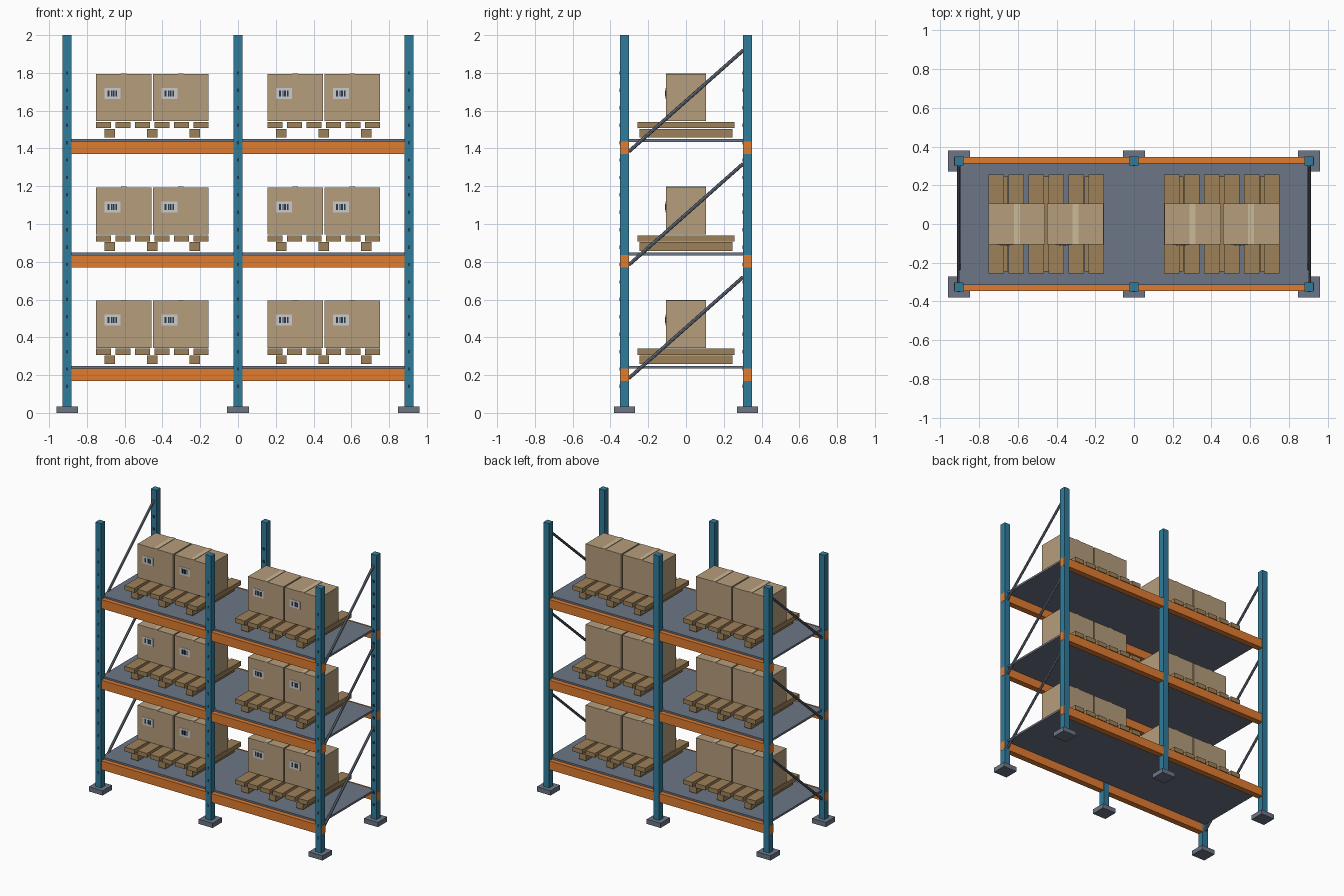
import bpy, bmesh
from mathutils import Matrix, Vector

if "Cube" in bpy.data.objects:
    bpy.data.objects.remove(bpy.data.objects["Cube"])


def material(name, rgb):
    m = bpy.data.materials.new(name)
    m.diffuse_color = (*rgb, 1)
    m.use_nodes = True
    m.node_tree.nodes["Principled BSDF"].inputs["Base Color"].default_value = m.diffuse_color
    return m


BLUE = material("upright_blue", (0.03, 0.20, 0.33))
ORANGE = material("beam_orange", (0.75, 0.20, 0.03))
STEEL = material("steel_grey", (0.15, 0.18, 0.24))
DARK = material("dark_slot", (0.02, 0.04, 0.07))
WOOD = material("pallet_wood", (0.34, 0.22, 0.10))
CARD = material("cardboard", (0.47, 0.34, 0.20))
TAPE = material("packing_tape", (0.60, 0.49, 0.31))
WHITE = material("label_white", (0.80, 0.80, 0.78))


def finish(name, bm, mat):
    me = bpy.data.meshes.new(name)
    bm.to_mesh(me)
    bm.free()
    me.materials.append(mat)
    ob = bpy.data.objects.new(name, me)
    bpy.context.collection.objects.link(ob)
    return ob


def boxes(name, spans, mat):
    """One object from boxes given as (x0, x1, y0, y1, z0, z1)."""
    bm = bmesh.new()
    for x0, x1, y0, y1, z0, z1 in spans:
        centre = Vector(((x0 + x1) / 2, (y0 + y1) / 2, (z0 + z1) / 2))
        scale = Matrix.Diagonal((x1 - x0, y1 - y0, z1 - z0, 1))
        bmesh.ops.create_cube(bm, size=1, matrix=Matrix.Translation(centre) @ scale)
    return finish(name, bm, mat)


def rod(name, a, b, radius, mat):
    a, b = Vector(a), Vector(b)
    d = b - a
    bm = bmesh.new()
    m = Matrix.Translation((a + b) / 2) @ d.to_track_quat('Z', 'Y').to_matrix().to_4x4()
    bmesh.ops.create_cone(bm, cap_ends=True, segments=8, radius1=radius,
                          radius2=radius, depth=d.length, matrix=m)
    return finish(name, bm, mat)


POST_X, POST_Y, HALF = 0.905, 0.325, 0.0235

# Uprights with foot plates and a row of slots on the front face
for x in (-POST_X, 0, POST_X):
    for y in (-POST_Y, POST_Y):
        boxes("upright_post", [(x - HALF, x + HALF, y - HALF, y + HALF, 0.03, 2.0)], BLUE)
        boxes("foot_plate", [(x - 0.057, x + 0.057, y - 0.055, y + 0.055, 0, 0.035)], STEEL)
        front = y - HALF
        slots = []
        for i in range(19):
            z = 0.14 + i * 0.0922
            slots.append((x - 0.006, x + 0.006, front - 0.003, front + 0.003,
                          z - 0.009, z + 0.009))
        boxes("post_slots", slots, DARK)


def pallet(cx, z):
    # Six top slats over three runners
    slats = []
    for i in range(6):
        sx = cx - 0.2585 + i * 0.1034
        slats.append((sx - 0.04, sx + 0.04, -0.257, 0.257, z + 0.307, z + 0.34))
    boxes("pallet_slats", slats, WOOD)
    boxes("pallet_runners", [(cx + o - 0.028, cx + o + 0.028, -0.245, 0.245,
                              z + 0.258, z + 0.304) for o in (-0.225, 0, 0.225)], WOOD)


def carton(cx, z):
    # Cardboard box with tape strip and bar label
    boxes("carton", [(cx - 0.146, cx + 0.146, -0.107, 0.107, z + 0.344, z + 0.594)], CARD)
    boxes("carton_tape", [(cx - 0.015, cx + 0.015, -0.107, 0.107, z + 0.592, z + 0.598)], TAPE)
    lx = cx - 0.06
    boxes("carton_label", [(lx - 0.043, lx + 0.043, -0.109, -0.105,
                            z + 0.462, z + 0.520)], WHITE)
    boxes("label_bars", [(lx + o - w, lx + o + w, -0.111, -0.107, z + 0.475, z + 0.507)
                         for o, w in ((-0.02, 0.005), (-0.005, 0.003),
                                      (0.006, 0.005), (0.021, 0.004))], DARK)


# Three storage levels
for z in (0, 0.6, 1.2):
    for name, y in (("front_beam", -POST_Y), ("back_beam", POST_Y)):
        boxes(name, [(-0.93, 0.93, y - 0.0225, y + 0.0225, z + 0.17, z + 0.236)], ORANGE)
    boxes("shelf_deck", [(-0.905, 0.905, -0.315, 0.315, z + 0.234, z + 0.249)], STEEL)
    for x in (-POST_X, POST_X):
        rod("side_brace", (x, -0.303, z + 0.183), (x, 0.303, z + 0.72), 0.0095, STEEL)
    for cx in (-0.454, 0.454):
        pallet(cx, z)
        for o in (-0.151, 0.151):
            carton(cx + o, z)
